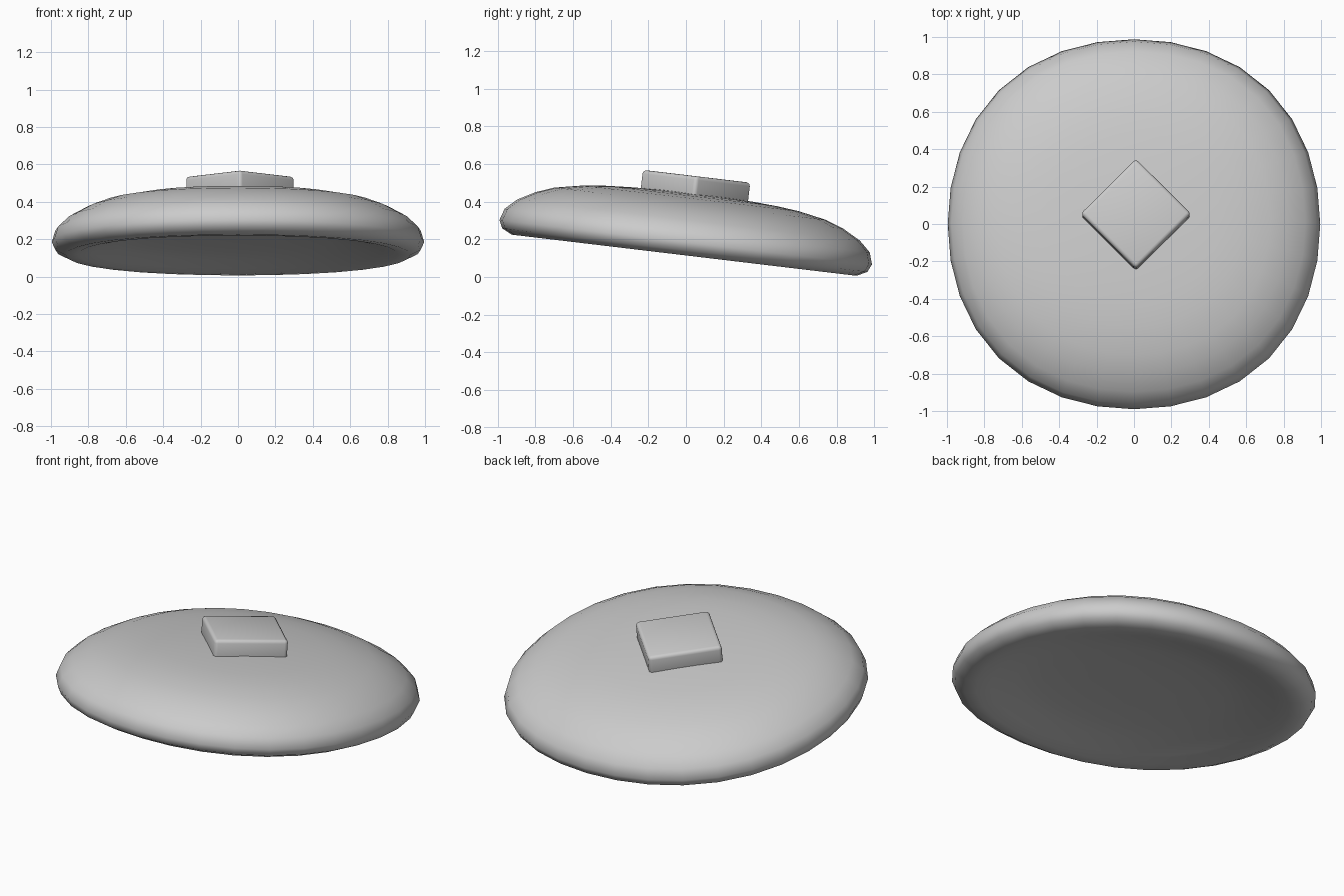
import bpy, bmesh, math
from mathutils import Matrix, Vector

if "Cube" in bpy.data.objects:
    bpy.data.objects.remove(bpy.data.objects["Cube"])

# Shared tilt: the whole piece leans down towards the back
TILT = Matrix.Translation((0, -0.023, 0.003)) @ Matrix.Rotation(math.radians(-6.8), 4, 'X')
SIDES = 32


def add_object(name, bm):
    bmesh.ops.recalc_face_normals(bm, faces=bm.faces)
    bm.transform(TILT)
    mesh = bpy.data.meshes.new(name)
    bm.to_mesh(mesh)
    bm.free()
    obj = bpy.data.objects.new(name, mesh)
    bpy.context.collection.objects.link(obj)
    for p in mesh.polygons:
        p.use_smooth = True
    return obj


# Domed cap: (radius, height) from the shallow underside over the rim to the crown
base = 0.113
underside = [(0.25, 0.077), (0.5, 0.07), (0.65, 0.05), (0.78, 0.02), (0.86, 0.003)]
profile = [(r, base + h) for r, h in underside] + [
    (0.925, 0.113), (0.98, 0.14), (1.0, 0.183), (0.98, 0.245), (0.92, 0.301),
    (0.827, 0.352), (0.73, 0.388), (0.58, 0.417), (0.46, 0.43), (0.33, 0.438), (0.16, 0.445)]
bm = bmesh.new()
rings = []
for r, h in profile:
    ring = []
    for i in range(SIDES):
        a = 2 * math.pi * i / SIDES
        k = r * (0.996 + 0.0125 * (1 - math.cos(4 * a)))  # slightly squarish circle
        ring.append(bm.verts.new((k * math.cos(a), k * math.sin(a), h)))
    rings.append(ring)
for lo, hi in zip(rings, rings[1:]):
    for i in range(SIDES):
        j = (i + 1) % SIDES
        bm.faces.new((lo[i], lo[j], hi[j], hi[i]))
for ring, h in ((rings[0], base + 0.08), (rings[-1], 0.447)):
    pole = bm.verts.new((0, 0, h))
    for i in range(SIDES):
        bm.faces.new((ring[i], ring[(i + 1) % SIDES], pole))
add_object("domed_cap", bm)

# Square knob: bevelled block turned 45 degrees on the crown
bottom, top, side = 0.41, 0.537, 0.418
bm = bmesh.new()
bmesh.ops.create_cube(bm, size=1, matrix=Matrix.Translation((0.01, 0.016, (bottom + top) / 2))
                      @ Matrix.Rotation(math.radians(45), 4, 'Z')
                      @ Matrix.Diagonal((side, side, top - bottom, 1)))
bmesh.ops.bevel(bm, geom=bm.edges[:], offset=0.02, segments=3, profile=0.5, affect='EDGES')
knob = add_object("square_knob", bm)
bpy.context.view_layer.objects.active = knob
knob.select_set(True)
bpy.ops.object.shade_smooth_by_angle(angle=math.radians(40))
